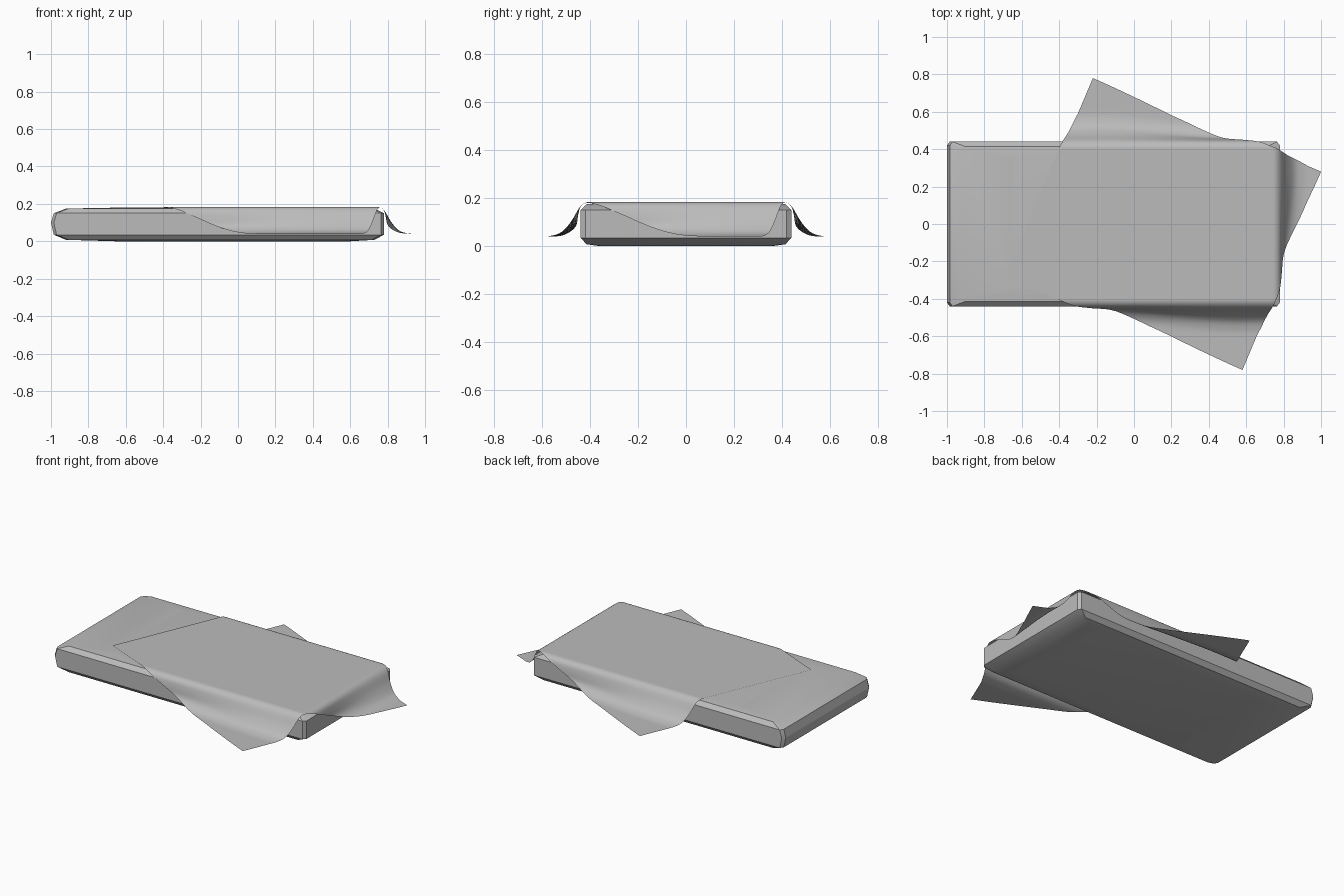
import bpy, math
from mathutils import Vector

if "Cube" in bpy.data.objects:
    bpy.data.objects.remove(bpy.data.objects["Cube"])

grey = bpy.data.materials.new("plain_grey")
grey.diffuse_color = (0.5, 0.5, 0.5, 1)
grey.use_nodes = True
grey.node_tree.nodes["Principled BSDF"].inputs["Base Color"].default_value = grey.diffuse_color


def make_object(name, verts, faces, angle):
    mesh = bpy.data.meshes.new(name)
    mesh.from_pydata(verts, [], faces)
    mesh.materials.append(grey)
    obj = bpy.data.objects.new(name, mesh)
    bpy.context.collection.objects.link(obj)
    bpy.ops.object.select_all(action='DESELECT')
    obj.select_set(True)
    bpy.context.view_layer.objects.active = obj
    bpy.ops.object.shade_smooth_by_angle(angle=math.radians(angle))
    return obj


# Mattress: stacked rings with clipped corners (z, left x, right x, half width)
rings = [(0.0, -0.65, 0.60, 0.36), (0.008, -0.92, 0.73, 0.415),
         (0.035, -0.985, 0.78, 0.44), (0.10, -1.0, 0.78, 0.44),
         (0.15, -0.985, 0.78, 0.44), (0.175, -0.92, 0.73, 0.415),
         (0.180, -0.65, 0.60, 0.36)]
verts, faces = [], []
cx, cy = 0.015, 0.02
for z, l, r, w in rings:
    verts += [(l + cx, -w, z), (r - cx, -w, z), (r, -w + cy, z), (r, w - cy, z),
              (r - cx, w, z), (l + cx, w, z), (l, w - cy, z), (l, -w + cy, z)]
for k in range(len(rings) - 1):
    for i in range(8):
        j = (i + 1) % 8
        faces.append((k * 8 + i, k * 8 + j, k * 8 + 8 + j, k * 8 + 8 + i))
faces.append(tuple(range(7, -1, -1)))
faces.append(tuple(range(len(verts) - 8, len(verts))))
make_object("mattress", verts, faces, 25)

# Blanket: a turned rectangle draped over the mattress edges.
# Drape profiles: (cloth length past the edge, outward distance, height)
TOP = 0.184
tight = [(0, 0, TOP), (.02, .02, .181), (.045, .04, .165), (.08, .05, .13),
         (.13, .06, .08), (.18, .10, .047), (.22, .14, .04), (.6, .52, .04)]
loose = [(0, 0, TOP), (.02, .02, .181), (.05, .044, .162), (.10, .078, .105),
         (.15, .118, .06), (.20, .16, .044), (.25, .20, .04), (.6, .55, .04)]


def sample(profile, d):
    """Smooth curve through the profile points."""
    n = len(profile)
    for i in range(n - 1):
        a, b = profile[i], profile[i + 1]
        if d <= b[0] or i == n - 2:
            h = b[0] - a[0]
            t = (d - a[0]) / h
            out = []
            for c in (1, 2):
                def slope(k):
                    p, q = profile[max(k - 1, 0)], profile[min(k + 1, n - 1)]
                    if k >= n - 2:
                        return 1.0 if c == 1 else 0.0
                    if k == 0:
                        return 1.0 if c == 1 else 0.0
                    return (q[c] - p[c]) / (q[0] - p[0])
                m0, m1 = slope(i) * h, slope(i + 1) * h
                out.append((2*t**3 - 3*t*t + 1) * a[c] + (t**3 - 2*t*t + t) * m0
                           + (3*t*t - 2*t**3) * b[c] + (t**3 - t*t) * m1)
            return out


def drape(p):
    core = Vector((min(p.x, 0.74), max(-0.40, min(0.40, p.y))))
    off = p - core
    d = off.length
    if d < 1e-6:
        return (p.x, p.y, TOP)
    # looser where the overhang is long (near a hanging corner)
    if abs(off.y) > abs(off.x):
        near = abs(p.x - (-0.22 if p.y > 0 else 0.58)) / 0.8
    else:
        near = abs(p.y - 0.28) / 0.55
    w = max(0, 1 - near)
    w = w * w * (3 - 2 * w)
    a, b = sample(tight, d), sample(loose, d)
    q = core + off / d * (a[0] * (1 - w) + b[0] * w)
    return (q.x, q.y, a[1] * (1 - w) + b[1] * w)


corner = Vector((-0.22, 0.83))
side_u = Vector((1.05, 0.28)) - corner
side_v = Vector((-0.69, -0.28)) - corner
NU, NV = 130, 114
verts = [drape(corner + side_u * (i / NU) + side_v * (j / NV))
         for j in range(NV + 1) for i in range(NU + 1)]
row = NU + 1
faces = [(j * row + i, (j + 1) * row + i, (j + 1) * row + i + 1, j * row + i + 1)
         for j in range(NV) for i in range(NU)]
make_object("blanket", verts, faces, 60)
